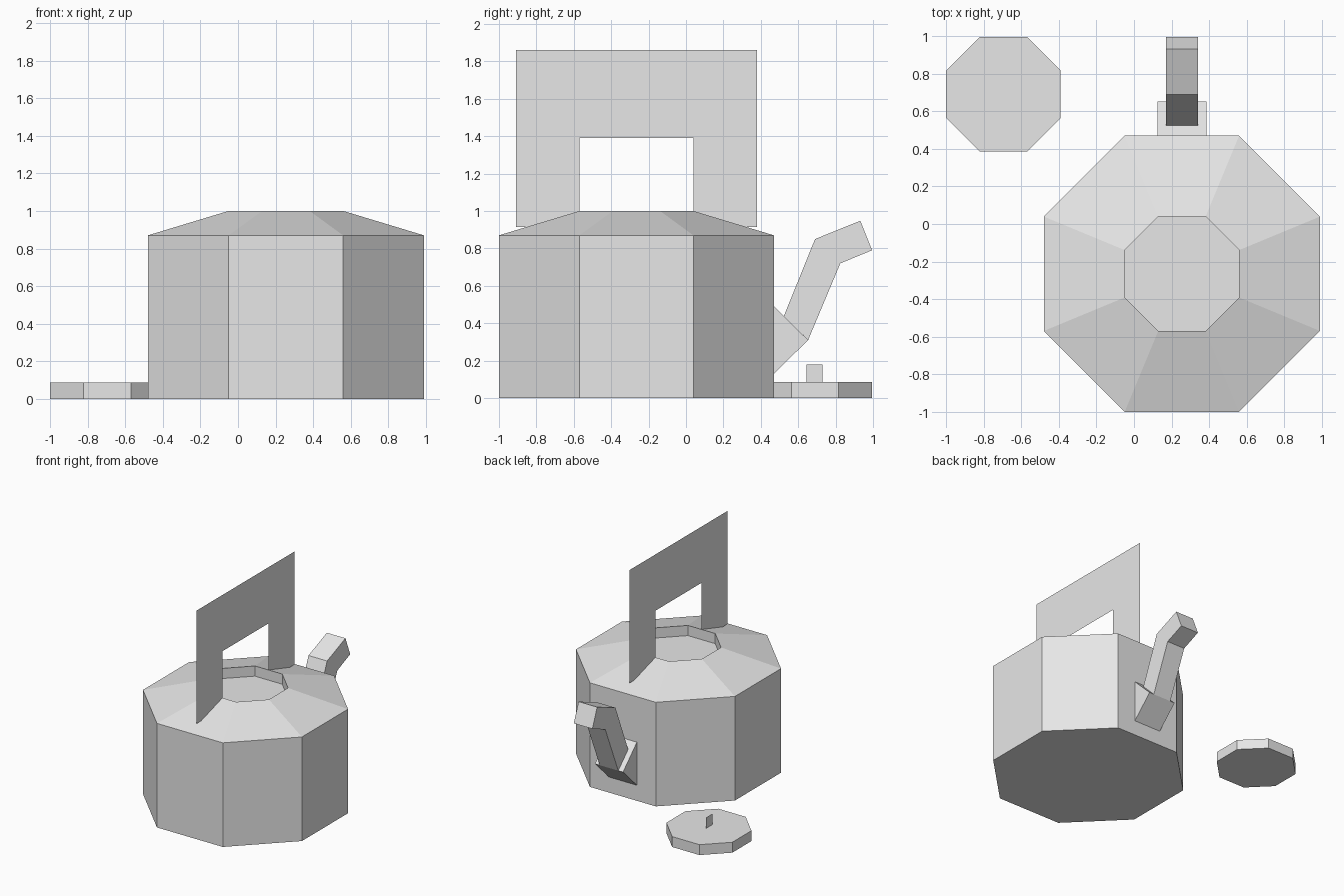
import bpy
import bmesh
from math import cos, sin, pi

cube = bpy.data.objects.get("Cube")
if cube:
    bpy.data.objects.remove(cube, do_unlink=True)

# Single plain grey finish
grey = bpy.data.materials.new("plain_grey")
grey.use_nodes = True
colour = (0.8, 0.8, 0.8, 1)
grey.diffuse_color = colour
grey.node_tree.nodes["Principled BSDF"].inputs["Base Color"].default_value = colour


def finish(name, bm, closed=True):
    if closed:
        bmesh.ops.recalc_face_normals(bm, faces=bm.faces)
    mesh = bpy.data.meshes.new(name)
    bm.to_mesh(mesh)
    bm.free()
    mesh.materials.append(grey)
    obj = bpy.data.objects.new(name, mesh)
    bpy.context.collection.objects.link(obj)
    return obj


def octagon_stack(name, x, y, rings):
    """Capped eight-sided solid from (flat-to-centre distance, height) rings."""
    bm = bmesh.new()
    loops = []
    for apothem, z in rings:
        r = apothem / cos(pi / 8)
        angles = [(i + 0.5) * pi / 4 for i in range(8)]
        loops.append([bm.verts.new((x + r * cos(a), y + r * sin(a), z)) for a in angles])
    for low, high in zip(loops, loops[1:]):
        for i in range(8):
            j = (i + 1) % 8
            bm.faces.new((low[i], low[j], high[j], high[i]))
    bm.faces.new(loops[0][::-1])
    bm.faces.new(loops[-1])
    return finish(name, bm)


def side_profile(name, points, x, width=0.0):
    """Side (y, z) outline, extruded across x or left as a thin sheet."""
    bm = bmesh.new()
    face = bm.faces.new([bm.verts.new((x - width / 2, y, z)) for y, z in points])
    if width:
        new = bmesh.ops.extrude_face_region(bm, geom=[face], use_keep_orig=True)
        verts = [g for g in new["geom"] if isinstance(g, bmesh.types.BMVert)]
        bmesh.ops.translate(bm, vec=(width, 0, 0), verts=verts)
    return finish(name, bm, closed=width > 0)


BX, BY = 0.255, -0.265
LX, LY = -0.695, 0.69
RIM = 0.305

# Body with sloping shoulder and sunken lid seat
octagon_stack("kettle_body", BX, BY,
              [(0.735, 0), (0.735, 0.87), (RIM, 1.0), (RIM, 0.915)])

# Flat arched handle
inner, outer = RIM, 0.645
foot, arch, top = 0.915, 1.39, 1.86
side_profile("handle", [
    (BY - outer, foot), (BY - inner, foot), (BY - inner, arch), (BY + inner, arch),
    (BY + inner, foot), (BY + outer, foot), (BY + outer, top), (BY - outer, top)], BX)

# Wedge-shaped spout base and bent spout
side_profile("spout_base", [(0.47, 0.13), (0.653, 0.31), (0.47, 0.49)], BX, 0.26)
side_profile("spout", [
    (0.653, 0.31), (0.825, 0.72), (0.995, 0.79),
    (0.932, 0.948), (0.69, 0.85), (0.523, 0.438)], BX, 0.172)

# Lid lying beside the body, with its flat knob
octagon_stack("lid", LX, LY, [(RIM, 0), (RIM, 0.087)])
side_profile("lid_knob", [
    (LY - 0.045, 0.087), (LY + 0.04, 0.087), (LY + 0.04, 0.178), (LY - 0.045, 0.178)], LX)
